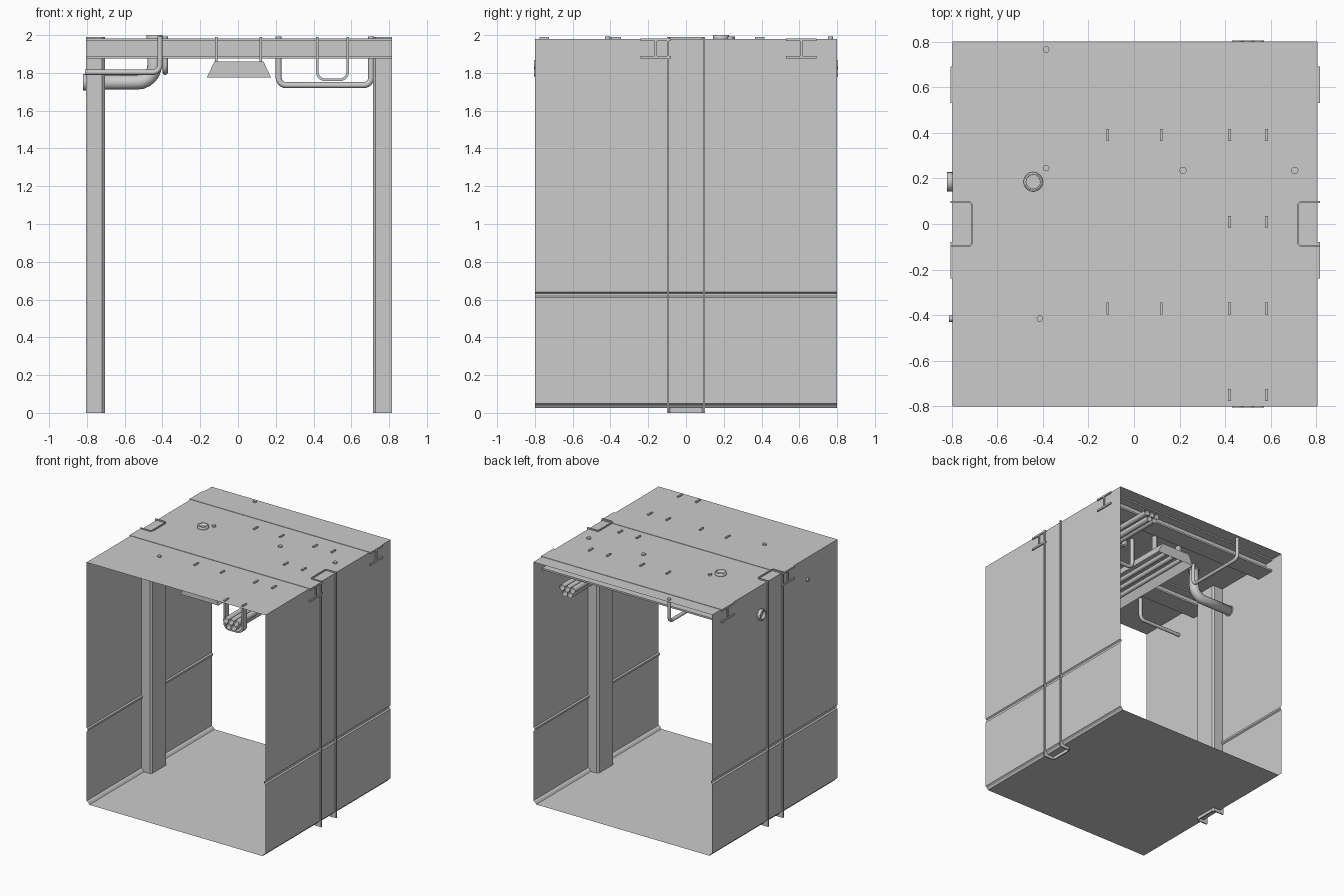
import bpy, bmesh, math
from mathutils import Vector

if "Cube" in bpy.data.objects:
    bpy.data.objects.remove(bpy.data.objects["Cube"])

DX = 0.005          # frame offset so the whole model centres on x = 0
CEIL = 1.98


def finish(name, bm, smooth=False):
    bmesh.ops.recalc_face_normals(bm, faces=bm.faces)
    me = bpy.data.meshes.new(name)
    bm.to_mesh(me)
    bm.free()
    ob = bpy.data.objects.new(name, me)
    ob.location.x = DX
    bpy.context.collection.objects.link(ob)
    if smooth:
        select(ob)
        bpy.ops.object.shade_smooth_by_angle(angle=math.radians(40))
    return ob


def select(ob):
    bpy.ops.object.select_all(action='DESELECT')
    ob.select_set(True)
    bpy.context.view_layer.objects.active = ob


def fillet(pts, r, n):
    """Round the right-angle corners of an open path."""
    pts = [Vector(p) for p in pts]
    out = [pts[0]]
    for a, p, b in zip(pts, pts[1:], pts[2:]):
        d0, d1 = (a - p).normalized(), (b - p).normalized()
        c = p + (d0 + d1) * r
        for i in range(n + 1):
            t = math.pi / 2 * i / n
            out.append(c - d1 * r * math.cos(t) - d0 * r * math.sin(t))
    return out + [pts[-1]]


def prism(name, pts, axis, lo, hi, caps=True, smooth=False):
    """Extrude a closed 2D outline along an axis."""
    place = {'x': lambda u, v, t: (t, u, v),
             'y': lambda u, v, t: (u, t, v),
             'z': lambda u, v, t: (u, v, t)}[axis]
    bm = bmesh.new()
    rings = [[bm.verts.new(place(p[0], p[1], t)) for p in pts] for t in (lo, hi)]
    n = len(pts)
    for i in range(n):
        j = (i + 1) % n
        bm.faces.new((rings[0][i], rings[0][j], rings[1][j], rings[1][i]))
    if caps:
        bm.faces.new(rings[0])
        bm.faces.new(rings[1])
    return finish(name, bm, smooth)


def box(name, x0, x1, y0, y1, z0, z1):
    return prism(name, [(x0, y0), (x1, y0), (x1, y1), (x0, y1)], 'z', z0, z1)


def u_outline(hw, bottom, top, t, r, n):
    """U-shaped section with wall thickness t and rounded corners."""
    def path(h, b, rad):
        return fillet([(-h, top, 0), (-h, b, 0), (h, b, 0), (h, top, 0)], rad, n)
    s = 1 if top > bottom else -1
    return path(hw, bottom, r) + path(hw - t, bottom + s * t, r - t)[::-1]


def pipe(name, pts, radius, bend=0.04, caps=True, res=4):
    """Round tube along a path with rounded bends."""
    cu = bpy.data.curves.new(name, 'CURVE')
    cu.dimensions = '3D'
    cu.bevel_depth = radius
    cu.bevel_resolution = res
    cu.use_fill_caps = caps
    path = fillet(pts, bend, 6)
    sp = cu.splines.new('POLY')
    sp.points.add(len(path) - 1)
    for q, p in zip(sp.points, path):
        q.co = (*p, 1)
    ob = bpy.data.objects.new(name, cu)
    ob.location.x = DX
    bpy.context.collection.objects.link(ob)
    select(ob)
    bpy.ops.object.convert(target='MESH')
    bpy.ops.object.shade_smooth_by_angle(angle=math.radians(40))
    return bpy.context.object


# corridor shell: floor, chamfered skirting, grooved walls and ceiling
half = [(0.775, 0.025), (0.785, 0.04), (0.80, 0.05), (0.80, 0.61), (0.79, 0.618),
        (0.79, 0.633), (0.80, 0.641), (0.80, CEIL)]
prism("corridor_shell", half + [(-x, z) for x, z in reversed(half)],
      'y', -0.8, 0.8, caps=False)

# wall columns: channels opening outwards through the wall
for side, s in (("left", -1), ("right", 1)):
    sec = u_outline(0.1, 0.71, 0.81, 0.009, 0.014, 1)
    prism(side + "_column", [(s * p[1], p[0]) for p in sec], 'z', 0.0, 1.99)

# ceiling I-beams
for i, yc in enumerate((-0.16, 0.61)):
    f, w, t, zb, zt = 0.08, 0.007, 0.014, 1.875, 1.983
    r = [(f, zb), (f, zb + t), (w, zb + t), (w, zt - t), (f, zt - t), (f, zt)]
    outline = [(yc + y, z) for y, z in r] + [(yc - y, z) for y, z in reversed(r)]
    prism(f"ceiling_beam_{i + 1}", outline, 'x', -0.81, 0.81)

# lamp: open-bottomed reflector, tubes and hanging straps
housing = prism("lamp_housing", [(-0.17, 1.775), (0.17, 1.775), (0.13, 1.86), (-0.13, 1.86)],
                'y', -0.5, 0.5)
bm = bmesh.new()
bm.from_mesh(housing.data)
low = [f for f in bm.faces if f.calc_center_median().z < 1.78]
bmesh.ops.delete(bm, geom=low, context='FACES')
bm.to_mesh(housing.data)
bm.free()
for i, x in enumerate((-0.075, 0, 0.075)):
    pipe(f"lamp_tube_{i + 1}", [(x, -0.5, 1.805), (x, 0.5, 1.805)], 0.019)
for y in (-0.37, 0.39):
    for x in (-0.12, 0.115):
        box("lamp_strap", x - 0.006, x + 0.006, y - 0.026, y + 0.026, 1.86, 1.99)

# cable bundle along the corridor in U-shaped hangers
CX = 0.495
for row, (n, z) in enumerate(((3, 1.845), (2, 1.803))):
    for i in range(n):
        x = CX + (i - (n - 1) / 2) * 0.047
        pipe(f"cable_{row + 1}_{i + 1}", [(x, -0.805, z), (x, 0.805, z)], 0.0232, caps=False)
for i, y in enumerate((-0.75, -0.37, 0.01, 0.39)):
    sec = u_outline(0.088, 1.756, 1.99, 0.014, 0.05, 5)
    prism(f"cable_hanger_{i + 1}", [(CX + p[0], p[1]) for p in sec],
          'y', y - 0.026, y + 0.026, smooth=True)

# large duct from the left wall up through the ceiling
duct = pipe("large_duct", [(-0.825, 0.185, 1.75), (-0.447, 0.185, 1.75), (-0.447, 0.185, 2.0)],
            0.038, bend=0.09, caps=False, res=6)
mod = duct.modifiers.new("wall", 'SOLIDIFY')
mod.thickness = 0.007
for v, axis in (((-0.825, 0.185, 1.75), (1, 0, 0)), ((-0.447, 0.185, 2.0), (0, 0, -1))):
    a = Vector(v)
    rim = pipe("duct_rim", [a, a + Vector(axis) * 0.03], 0.043, caps=False, res=6)
    m = rim.modifiers.new("wall", 'SOLIDIFY')
    m.thickness = 0.008

# small service pipes
pipe("wall_pipe", [(-0.815, -0.415, 1.803), (-0.418, -0.415, 1.803), (-0.418, -0.415, 1.992)], 0.014)
pipe("long_pipe", [(-0.39, 0.245, 1.992), (-0.39, 0.245, 1.803),
                   (-0.39, 0.765, 1.803), (-0.39, 0.765, 1.992)], 0.014)
pipe("cross_pipe", [(0.21, 0.235, 1.992), (0.21, 0.235, 1.735),
                    (0.70, 0.235, 1.735), (0.70, 0.235, 1.992)], 0.016)
